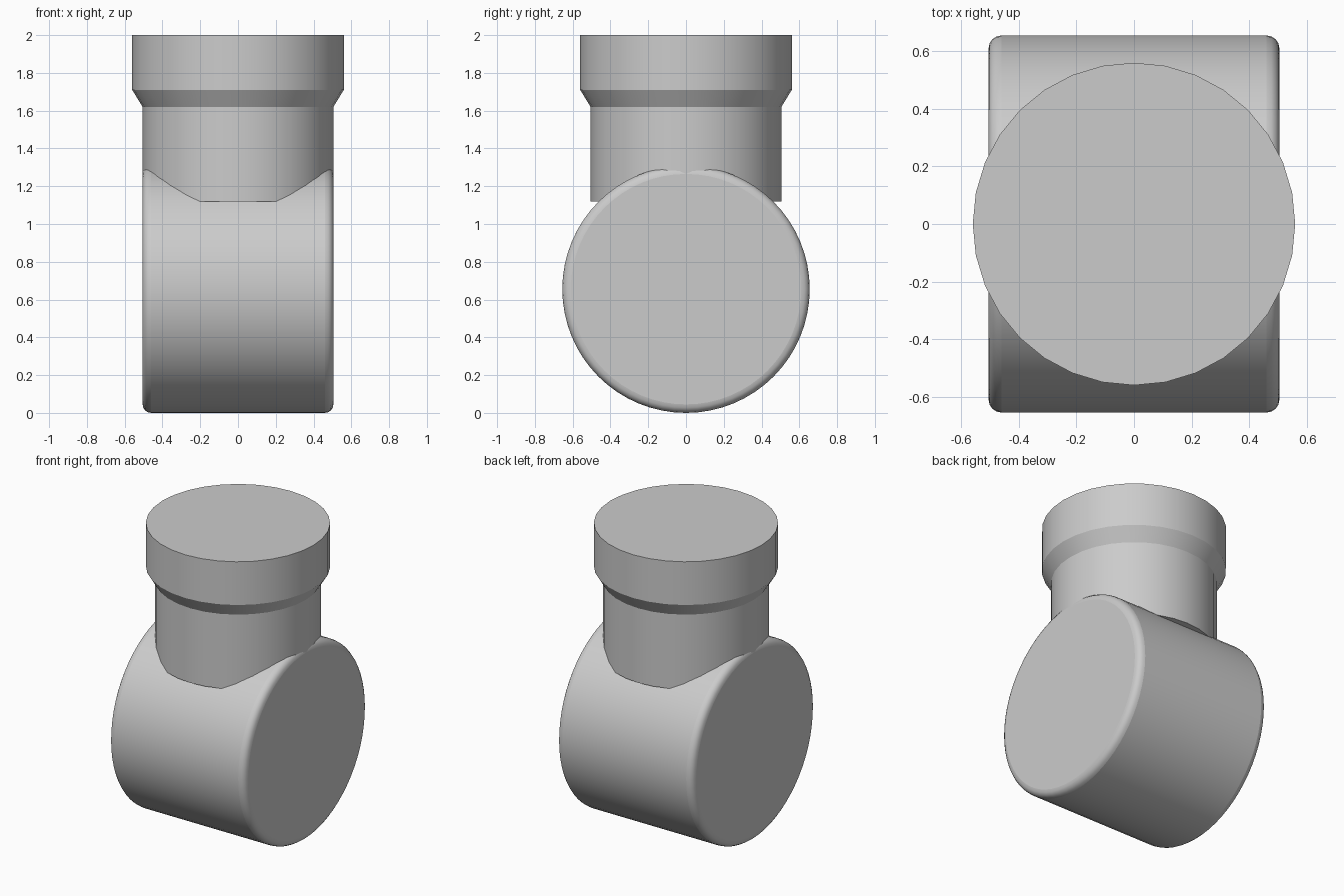
import bpy, bmesh
from math import radians
from mathutils import Matrix

default = bpy.data.objects.get("Cube")
if default:
    bpy.data.objects.remove(default, do_unlink=True)

# One plain grey for the whole fitting
grey = bpy.data.materials.new("plain grey")
grey.use_nodes = True
colour = (0.6, 0.6, 0.6, 1)
grey.diffuse_color = colour
grey.node_tree.nodes["Principled BSDF"].inputs["Base Color"].default_value = colour


def turned_part(name, profile, segments, matrix):
    """Stack rings of (radius, height), bridge them and cap both ends."""
    bm = bmesh.new()
    rings = []
    for radius, height in profile:
        ring = bmesh.ops.create_circle(bm, segments=segments, radius=radius,
                                       matrix=Matrix.Translation((0, 0, height)))
        rings.append(ring["verts"])
    for low, high in zip(rings, rings[1:]):
        for i in range(segments):
            j = (i + 1) % segments
            bm.faces.new((low[i], low[j], high[j], high[i]))
    bm.faces.new(rings[0])
    bm.faces.new(rings[-1])
    bmesh.ops.recalc_face_normals(bm, faces=bm.faces)
    bm.transform(matrix)
    mesh = bpy.data.meshes.new(name)
    bm.to_mesh(mesh)
    bm.free()
    mesh.materials.append(grey)
    obj = bpy.data.objects.new(name, mesh)
    bpy.context.collection.objects.link(obj)
    return obj


def smooth(obj, angle):
    bpy.ops.object.select_all(action="DESELECT")
    obj.select_set(True)
    bpy.context.view_layer.objects.active = obj
    bpy.ops.object.shade_smooth_by_angle(angle=radians(angle))


# Horizontal drum with rounded rims
radius, half = 0.655, 0.505
lay_on_side = Matrix.Translation((0, 0, radius)) @ Matrix.Rotation(radians(90), 4, "Y")
drum = turned_part("drum", [(radius, -half), (radius, half)], 64, lay_on_side)
rim = drum.modifiers.new("rounded rims", "BEVEL")
rim.width = 0.045
rim.segments = 4
rim.limit_method = "ANGLE"
rim.angle_limit = radians(40)
smooth(drum, 35)

# Upright neck flaring into a wider collar
neck = turned_part("neck_and_collar",
                   [(0.505, 1.12), (0.505, 1.62), (0.56, 1.71), (0.56, 2.0)],
                   32, Matrix.Identity(4))
smooth(neck, 25)
